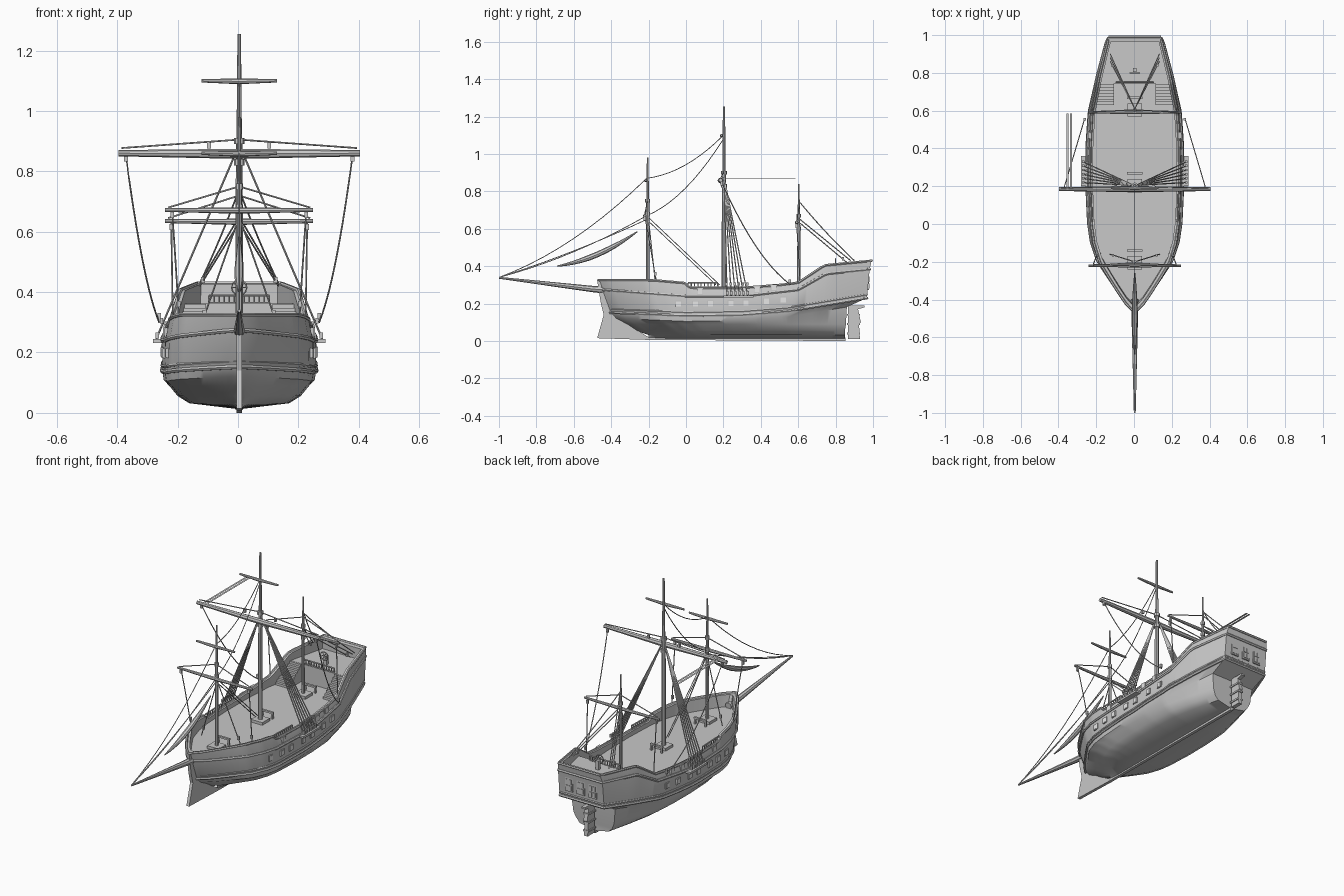
import bpy, bmesh, math
from mathutils import Vector, Matrix

if "Cube" in bpy.data.objects:
    bpy.data.objects.remove(bpy.data.objects["Cube"], do_unlink=True)

CENTRE = Vector((.004, 0, 0))  # the loose spars on one side push the centreline off zero

def material(name, v):
    m = bpy.data.materials.new(name)
    m.use_nodes = True
    m.diffuse_color = (v, v, v, 1)
    m.node_tree.nodes["Principled BSDF"].inputs["Base Color"].default_value = (v, v, v, 1)
    return m

GREY = material("plain grey", 0.58)
PALE = material("pale grey", 0.8)

def finish(name, bm, mat=GREY, smooth=False):
    bmesh.ops.remove_doubles(bm, verts=bm.verts, dist=0.0001)
    bmesh.ops.recalc_face_normals(bm, faces=bm.faces)
    bmesh.ops.translate(bm, vec=CENTRE, verts=bm.verts)
    me = bpy.data.meshes.new(name)
    bm.to_mesh(me)
    bm.free()
    me.materials.append(mat)
    ob = bpy.data.objects.new(name, me)
    bpy.context.collection.objects.link(ob)
    if smooth:
        bpy.ops.object.select_all(action='DESELECT')
        ob.select_set(True)
        bpy.context.view_layer.objects.active = ob
        bpy.ops.object.shade_smooth_by_angle(angle=math.radians(35))

def boxes(name, items, mat=GREY):
    bm = bmesh.new()
    for c, s in items:
        bmesh.ops.create_cube(bm, size=1, matrix=Matrix.Translation(c) @ Matrix.Diagonal((*s, 1)))
    finish(name, bm, mat)

def prism(name, outline, offset):
    bm = bmesh.new()
    f = bm.faces.new([bm.verts.new(p) for p in outline])
    new = bmesh.ops.extrude_face_region(bm, geom=[f])["geom"]
    bmesh.ops.translate(bm, vec=offset, verts=[v for v in new if isinstance(v, bmesh.types.BMVert)])
    finish(name, bm)

def plate(name, yz, thick):
    prism(name, [(-thick / 2, y, z) for y, z in yz], (thick, 0, 0))

def tubes(name, paths, sides=6):
    """Each path is (points, radii), radii being one value or one per point."""
    bm = bmesh.new()
    for pts, radii in paths:
        pts = [Vector(p) for p in pts]
        if not isinstance(radii, (list, tuple)):
            radii = [radii] * len(pts)
        rings = []
        for i, p in enumerate(pts):
            d = (pts[min(i + 1, len(pts) - 1)] - pts[max(i - 1, 0)]).normalized()
            a = d.cross(Vector((1, 0, 0) if abs(d.z) > 0.9 else (0, 0, 1))).normalized()
            b = d.cross(a)
            rings.append([bm.verts.new(p + radii[i] * (a * math.cos(w) + b * math.sin(w)))
                          for w in (2 * math.pi * k / sides for k in range(sides))])
        for r, s in zip(rings, rings[1:]):
            for k in range(sides):
                bm.faces.new((r[k], r[k - 1], s[k - 1], s[k]))
        bm.faces.new(rings[0])
        bm.faces.new(rings[-1])
    finish(name, bm)

def sag(a, b, drop=0.0, n=10):
    a, b = Vector(a), Vector(b)
    return [a.lerp(b, i / n) - Vector((0, 0, drop * 4 * (i / n) * (1 - i / n))) for i in range(n + 1)]

def interp(table, v):
    for (a, p), (b, q) in zip(table, table[1:]):
        if v <= b:
            return p + (q - p) * max(0, (v - a) / (b - a))
    return table[-1][1]

# Hull lines: half width along the length, and heights of the sheer and wales
WIDTH = [(0, 0), (.03, .047), (.07, .09), (.115, .135), (.18, .197), (.25, .231), (.32, .246),
         (.46, .255), (.6, .253), (.73, .241), (.86, .2), (1, .146)]
SHEER = [(-.47, .325), (-.17, .325), (0, .31), (.02, .285), (.3, .285), (.5, .3), (.6, .312), (.74, .405), (1, .43)]
UPPER = [(-.47, .275), (0, .24), (.3, .24), (.6, .275), (.75, .36), (1, .385)]
LOWER = [(-.47, .155), (0, .135), (.3, .14), (.55, .16), (1, .235)]
DECK, STERN_DECK = 0.257, 0.362
# Rows run from keel up the outside, over the rail and down to the deck
ROWS = [(-.2, .85, 0, lambda y: .012), (-.2, .85, .65, lambda y: .032), (-.27, .85, .8, lambda y: .056),
        (-.32, .855, .91, lambda y: .09), (-.38, .86, .98, lambda y: interp(LOWER, y) - .03),
        (-.41, .967, 1, lambda y: interp(LOWER, y)), (-.455, .982, .995, lambda y: interp(UPPER, y)),
        (-.47, .992, .935, lambda y: interp(SHEER, y)), (-.44, .965, .87, lambda y: interp(SHEER, y)),
        (-.43, .965, .88, lambda y: DECK), (-.43, .965, 0, lambda y: DECK)]

def row_point(row, t):
    y0, y1, k, zf = ROWS[row]
    y = y0 + (y1 - y0) * t
    return Vector((k * interp(WIDTH, t), y, zf(y)))

def hull():
    bm = bmesh.new()
    n, m = 60, len(ROWS)
    loops = []
    for i in range(n + 1):
        half = [row_point(r, i / n) for r in range(m)]
        loops.append([bm.verts.new(p) for p in half] +
                     [bm.verts.new((-p.x, p.y, p.z)) for p in reversed(half)])
    for a, b in zip(loops, loops[1:]):
        for k in range(2 * m):
            bm.faces.new((a[k - 1], a[k], b[k], b[k - 1]))
    end = loops[-1]
    for k in range(m - 1):
        bm.faces.new((end[k], end[k + 1], end[-k - 2], end[-k - 1]))
    finish("hull", bm, smooth=True)

hull()

# Wales and cap rail wrap round each side and across the stern
for name, row, r, rise in [("lower_wale", 5, .008, 0), ("second_wale", 5, .006, .018),
                           ("upper_wale", 6, .008, 0), ("cap_rail", 7, .007, 0)]:
    side = [row_point(row, i / 60) + Vector((0, 0, rise)) for i in range(61)]
    tubes(name, [(side + [Vector((-p.x, p.y, p.z)) for p in reversed(side)], r)])

# Stem, keel and rudder
plate("stem_and_keel", [(-.475, .015), (-.44, .14), (-.455, .2), (-.475, .325), (-.43, .325),
                        (-.36, .12), (-.2, .02), (.853, .02), (.853, 0), (-.2, .006)], .018)
plate("rudder", [(.865, .01), (.93, .01), (.925, .09), (.935, .1), (.92, .17), (.955, .18), (.955, .19), (.865, .19)], .024)
boxes("rudder_bands", [((0, .895, z), (.034, .07, .01)) for z in (.04, .09, .14)])

# Raised stern deck and the stairs up to it
ring = [(.18, .745), (.165, .85), (.13, .97)]
prism("stern_deck", [(x, y, DECK) for x, y in ring] + [(-x, y, DECK) for x, y in reversed(ring)], (0, 0, STERN_DECK - DECK))
boxes("stairs", [((s * .155, .69 + .0075 * i, DECK + .0065 + .013 * i), (.09, .12 - .015 * i, .013))
                 for s in (-1, 1) for i in range(8)])

# Railings
def railing(name, a, b, h, n):
    a, b, up = Vector(a), Vector(b), Vector((0, 0, h))
    tubes(name, [((a + up, b + up), .004), ((a, b), .003)] +
          [((p, p + up), .003) for p in (a.lerp(b, i / n) for i in range(n + 1))])

railing("stern_deck_rail", (-.1, .75, .364), (.1, .75, .364), .025, 12)
for s, label in ((1, "left"), (-1, "right")):
    railing(label + "_side_rail", (s * .226, .01, .285), (s * .232, .17, .285), .026, 9)

# Gun ports and stern windows
ports = []
for y in (-.04, .05, .13, .24, .32, .43, .52):
    ports.append((y, interp(LOWER, y) + .062, interp(WIDTH, (y + .43) / 1.4)))
for y in (.075, .31, .38, .47):
    ports.append((y, interp(UPPER, y) + .026, .965 * interp(WIDTH, (y + .46) / 1.45)))
boxes("port_frames", [((s * x, y, z), (.01, .034, .034)) for y, z, x in ports for s in (-1, 1)])
boxes("port_lids", [((s * (x + .004), y, z), (.005, .027, .027)) for y, z, x in ports for s in (-1, 1)], PALE)
boxes("stern_window_frames", [((x, .972, .312), (.05, .014, .08)) for x in (-.078, 0, .078)])
boxes("stern_window_panes", [((x + dx, .979, .312 + dz), (.016, .006, .028))
                             for x in (-.078, 0, .078) for dx in (-.011, .011) for dz in (-.018, .018)])

# Masts with doublings, base blocks and pin rails
for label, y, top, joint, r in (("fore", -.205, .98, .72, .01), ("main", .203, 1.255, .87, .013), ("mizzen", .603, .84, .64, .009)):
    tubes(label + "_mast", [([(0, y, DECK), (0, y, joint + .04)], [r, r * .85]),
                            ([(0, y, joint + .03), (0, y, top)], [r * .7, r * .45]),
                            ([(0, y, joint - .05), (0, y, joint - .03)], r * 1.3),
                            ([(0, y, joint + .02), (0, y, joint + .04)], r * 1.3)], 8)
    boxes(label + "_mast_base", [((0, y, DECK + .008), (.075, .07, .016)), ((0, y + .065, DECK + .035), (.08, .012, .01))] +
          [((s * .034, y + .065, DECK + .016), (.01, .01, .032)) for s in (-1, 1)])

# Yards
for label, half, y, z, r in (("main", .4, .185, .86, .016), ("main_top", .125, .19, 1.1, .009), ("fore", .245, -.22, .672, .01),
                             ("fore_top", .125, -.215, .86, .009), ("mizzen", .245, .592, .635, .01)):
    tubes(label + "_yard", [([(-half, y, z), (-half * .1, y, z - .002), (half * .1, y, z - .002), (half, y, z)], [r * .65, r, r, r * .65])], 8)

# Bowsprit and furled headsail
tubes("bowsprit", [([(0, -.4, .27), (0, -.5, .278), (0, -1, .338)], [.02, .017, .005])], 8)
tubes("furled_headsail", [(sag((0, -.69, .4), (0, -.26, .585), .03), [.003, .007, .01, .013, .015, .015, .015, .013, .01, .007, .003])], 8)

# Standing rigging along the centreline
stays = [((0, -1, .34), (0, -.21, .87), .06), ((0, -1, .34), (0, -.21, .67), .03), ((0, -1, .34), (0, -.21, .65), .015),
         ((0, -.21, .87), (0, .2, 1.1), .045), ((0, -.21, .67), (0, .2, 1.08), .06),
         ((0, -.2, .66), (0, .18, .3), 0), ((0, -.2, .64), (0, .16, .3), 0)]
tubes("stays", [(sag(a, b, d), .0025) for a, b, d in stays])

# Shrouds, braces, lifts and backstays on both sides
lines, blocks = [], []
for s in (-1, 1):
    for i in range(6):
        foot = Vector((s * .275, .22 + .022 * i, .245))
        lines.append((sag((s * .008, .205, .87), foot), .0035))
        blocks += [(foot + Vector((-s * .003, 0, .012)), (.012, .012, .02)), (foot + Vector((-s * .018, -.003, .06)), (.01, .012, .018))]
    lines += [(sag(a, b, d), .003) for a, b, d in (
        ((s * .375, .19, .85), (s * .265, .56, .3), .07), ((0, .2, .905), (s * .39, .19, .877), 0),
        ((0, -.205, .75), (s * .235, -.22, .68), 0), ((0, .605, .72), (s * .235, .592, .645), 0),
        ((s * .222, -.22, .665), (s * .2, -.16, .32), -.01), ((s * .225, .592, .63), (s * .22, .61, .32), 0),
        ((0, -.2, .65), (s * .13, -.16, .28), 0), ((0, .61, .74), (s * .13, .9, .43), .01),
        ((0, .61, .65), (s * .13, .88, .43), 0), ((0, .61, .63), (s * .13, .86, .42), 0))]
    blocks += [((s * x, y, z), (.012, .012, .02)) for x, y, z in
               ((.375, .19, .842), (.265, .555, .32), (.1, .2, .885), (.222, -.22, .655), (.2, -.165, .36),
                (.225, .592, .615), (.115, -.165, .33), (.12, .84, .44))]
tubes("side_rigging", lines, 5)
boxes("rigging_blocks", blocks)
boxes("shroud_channels", [((s * .268, .28, .238), (.034, .16, .012)) for s in (-1, 1)])

# Paper-thin loose spars behind the main yard
boxes("loose_spars", [((x, .385, .87), (.012, .4, .0005)) for x in (-.356, -.338)])

# Helm wheel and its stand
wheel = [Vector((.025 * math.cos(a), .8, .415 + .025 * math.sin(a))) for a in (math.pi * k / 6 for k in range(13))]
tubes("helm_wheel", [(wheel, .003)] + [((wheel[k], wheel[k + 6]), .002) for k in range(0, 6, 2)])
boxes("helm_stand", [((0, .815, .385), (.02, .02, .06))])
